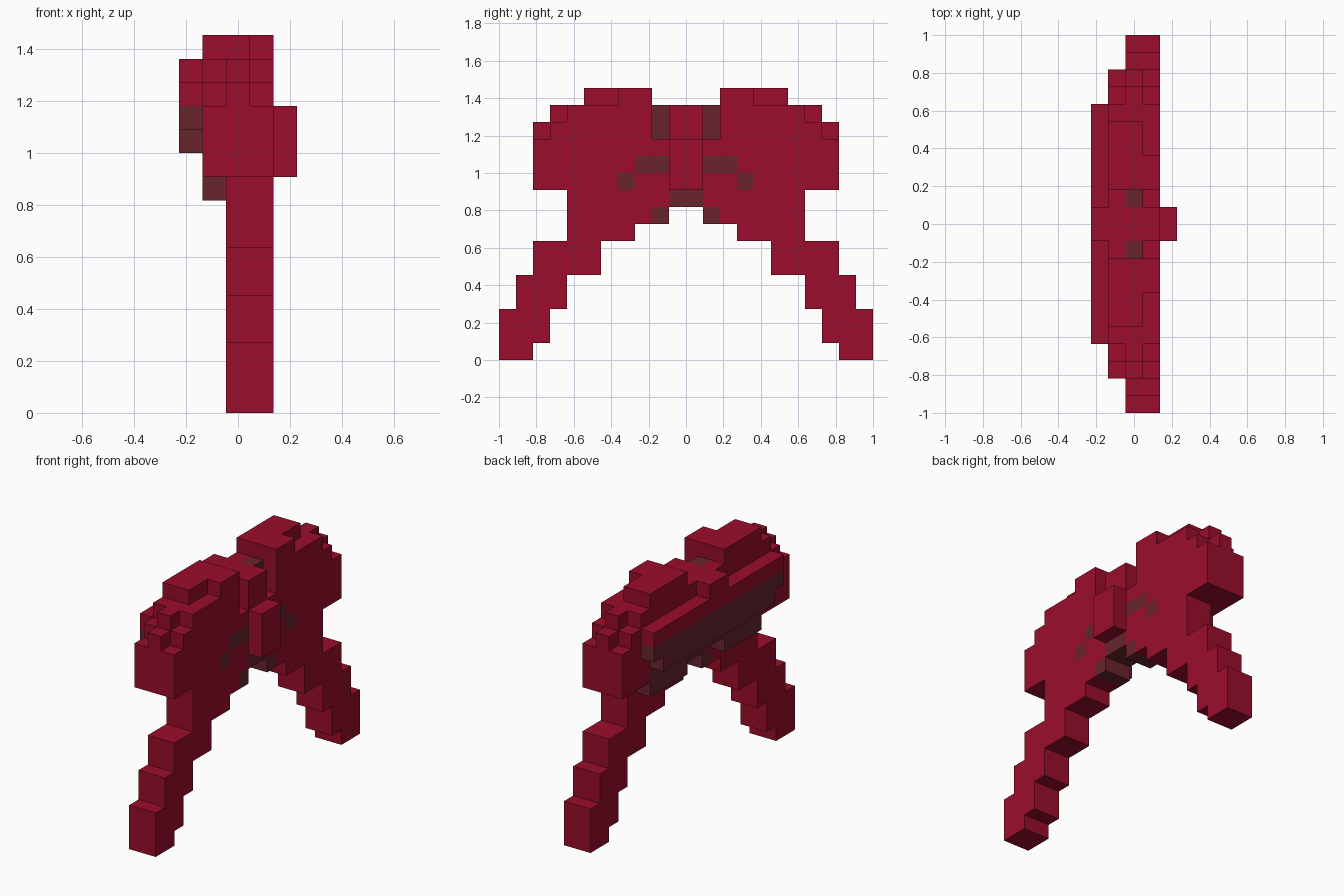
import bpy
import bmesh
from mathutils import Vector

cube = bpy.data.objects.get("Cube")
if cube:
    bpy.data.objects.remove(cube, do_unlink=True)

U = 1 / 11  # size of one block


def material(name, rgb):
    m = bpy.data.materials.new(name)
    m.use_nodes = True
    m.diffuse_color = (*rgb, 1)
    bsdf = next(n for n in m.node_tree.nodes if n.type == 'BSDF_PRINCIPLED')
    bsdf.inputs["Base Color"].default_value = (*rgb, 1)
    bsdf.inputs["Roughness"].default_value = 0.8
    return m


RED = material("crimson", (0.328, 0.004, 0.024))
DARK = material("dark maroon", (0.138, 0.018, 0.026))

cells = {}  # block position -> part name


def fill(part, x, y, z):
    """Fill a block range and its mirror across y; part None carves it away."""
    for i in range(*x):
        for j in range(*y):
            for k in range(*z):
                for jj in (j, -1 - j):
                    if part:
                        cells[i, jj, k] = part
                    else:
                        cells.pop((i, jj, k), None)


# Stepped legs
fill("legs", (0, 2), (9, 11), (0, 3))
fill("legs", (0, 2), (8, 10), (1, 5))
fill("legs", (0, 2), (7, 9), (3, 5))
fill("legs", (0, 2), (5, 9), (5, 7))

# Body, lower part and broad middle
fill("body", (0, 2), (3, 7), (7, 8))
fill("body", (0, 2), (1, 7), (8, 10))
fill("body", (-1, 2), (0, 9), (10, 13))

# Rounded shoulders, with the middle layer one block higher
fill("body", (-1, 2), (0, 8), (13, 14))
fill("body", (-1, 2), (0, 7), (14, 15))
fill("body", (0, 1), (0, 9), (13, 14))
fill("body", (0, 1), (0, 8), (14, 15))

# Top crests
fill("crests", (-1, 1), (2, 6), (15, 16))
fill("crests", (1, 2), (2, 4), (15, 16))

# Notches beside the centre post
fill(None, (1, 2), (1, 2), (13, 15))
fill("dark_notches", (0, 1), (1, 2), (13, 15))

# Centre knob
fill("knob", (2, 3), (0, 1), (10, 13))

# Long ridge with its dark underside
fill("ridge", (-2, -1), (0, 7), (13, 14))
fill("ridge", (-2, -1), (0, 1), (14, 15))
fill("ridge_underside", (-2, -1), (0, 7), (12, 13))
fill("ridge_underside", (-2, -1), (0, 6), (11, 12))
fill("ridge_underside", (-1, 0), (0, 6), (10, 11))
fill("ridge_underside", (-1, 0), (2, 6), (9, 10))

# Dark patches
fill("dark_patches", (1, 2), (1, 3), (11, 12))
fill("dark_patches", (1, 2), (3, 4), (10, 11))
fill("dark_patches", (0, 2), (0, 1), (9, 10))
fill("dark_patches", (0, 2), (1, 2), (8, 9))


def build(part, mat):
    """Make the outer skin of all blocks of one part."""
    bm = bmesh.new()
    for cell, name in cells.items():
        if name != part:
            continue
        centre = Vector((cell[0], cell[1] + 0.5, cell[2] + 0.5))
        for axis in range(3):
            for s in (-1, 1):
                near = list(cell)
                near[axis] += s
                if tuple(near) in cells:
                    continue
                n, a, b = Vector(), Vector(), Vector()
                n[axis] = s / 2
                a[(axis + 1) % 3] = 0.5
                b[(axis + 2) % 3] = 0.5 * s
                corners = (-a - b, a - b, a + b, b - a)
                bm.faces.new([bm.verts.new((centre + n + c) * U) for c in corners])
    bmesh.ops.remove_doubles(bm, verts=bm.verts, dist=1e-4)
    bmesh.ops.dissolve_limit(bm, angle_limit=0.01, verts=bm.verts, edges=bm.edges)
    mesh = bpy.data.meshes.new(part)
    bm.to_mesh(mesh)
    bm.free()
    mesh.materials.append(mat)
    bpy.context.collection.objects.link(bpy.data.objects.new(part, mesh))


for part in ("legs", "body", "crests", "knob", "ridge"):
    build(part, RED)
for part in ("dark_notches", "ridge_underside", "dark_patches"):
    build(part, DARK)
